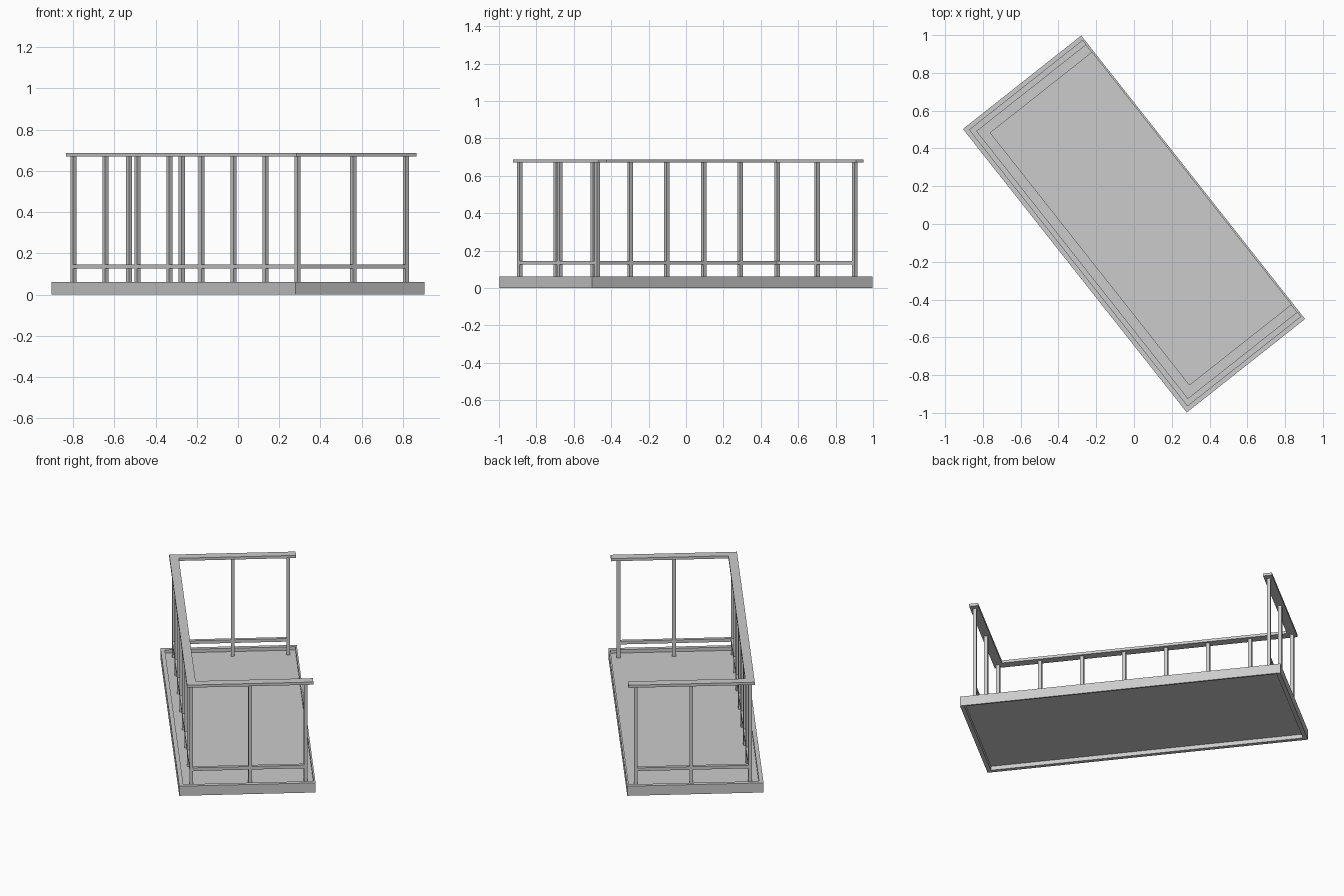
import bpy
import math
from mathutils import Matrix

cube = bpy.data.objects.get("Cube")
if cube:
    bpy.data.objects.remove(cube, do_unlink=True)

grey = bpy.data.materials.new("light_grey")
grey.use_nodes = True
COLOUR = (0.6, 0.6, 0.6, 1)
grey.diffuse_color = COLOUR
grey.node_tree.nodes["Principled BSDF"].inputs["Base Color"].default_value = COLOUR

# The balcony is laid out along its own axes, then turned about z
TURN = Matrix.Rotation(math.atan2(-1.5, 1.185), 4, 'Z')
FACES = [(0, 2, 3, 1), (4, 5, 7, 6), (0, 1, 5, 4),
         (2, 6, 7, 3), (0, 4, 6, 2), (1, 3, 7, 5)]


def box(name, xs, ys, zs):
    verts = [(x, y, z) for z in zs for y in ys for x in xs]
    mesh = bpy.data.meshes.new(name)
    mesh.from_pydata(verts, [], FACES)
    mesh.materials.append(grey)
    obj = bpy.data.objects.new(name, mesh)
    bpy.context.collection.objects.link(obj)
    obj.matrix_world = TURN
    return obj


def around(c, width):
    return (c - width / 2, c + width / 2)


L, W = 0.956, 0.399        # half length and half width of the base
RIM, LIP = 0.025, 0.01     # rim on railed sides, lip on open side
BASE = (0, 0.062)
FLOOR = (0.026, 0.04)
PU, PV = 0.877, -0.324     # post line on the ends and the long side
POST, RAIL = 0.021, 0.053
HAND, LOW = (0.671, 0.688), (0.126, 0.146)
END_V = (0.02, 0.345)

# Base: sunken floor within a rim
box("floor", (-L + RIM, L - RIM), (-W + RIM, W - LIP), FLOOR)
box("long_rim", (-L, L), (-W, -W + RIM), BASE)
box("open_lip", (-L, L), (W - LIP, W), BASE)
for side, s in (("left", 1), ("right", -1)):
    box(side + "_rim", sorted((s * L, s * (L - RIM))), (-W + RIM, W - LIP), BASE)

# Long railing
inner = PV + RAIL / 2
box("long_handrail", (-PU - RAIL / 2, PU + RAIL / 2), around(PV, RAIL), HAND)
box("long_lower_rail", (-PU, PU), around(PV, POST), LOW)
COUNT = 8
for i in range(COUNT):
    u = -PU + 2 * PU * i / (COUNT - 1)
    box("long_post", around(u, POST), around(PV, POST), (FLOOR[1], HAND[0]))

# End railings
for side, s in (("left", 1), ("right", -1)):
    box(side + "_handrail", around(s * PU, RAIL), (inner, W - LIP), HAND)
    box(side + "_lower_rail", around(s * PU, POST), (PV, END_V[1]), LOW)
    for v in END_V:
        box(side + "_post", around(s * PU, POST), around(v, POST), (FLOOR[1], HAND[0]))
